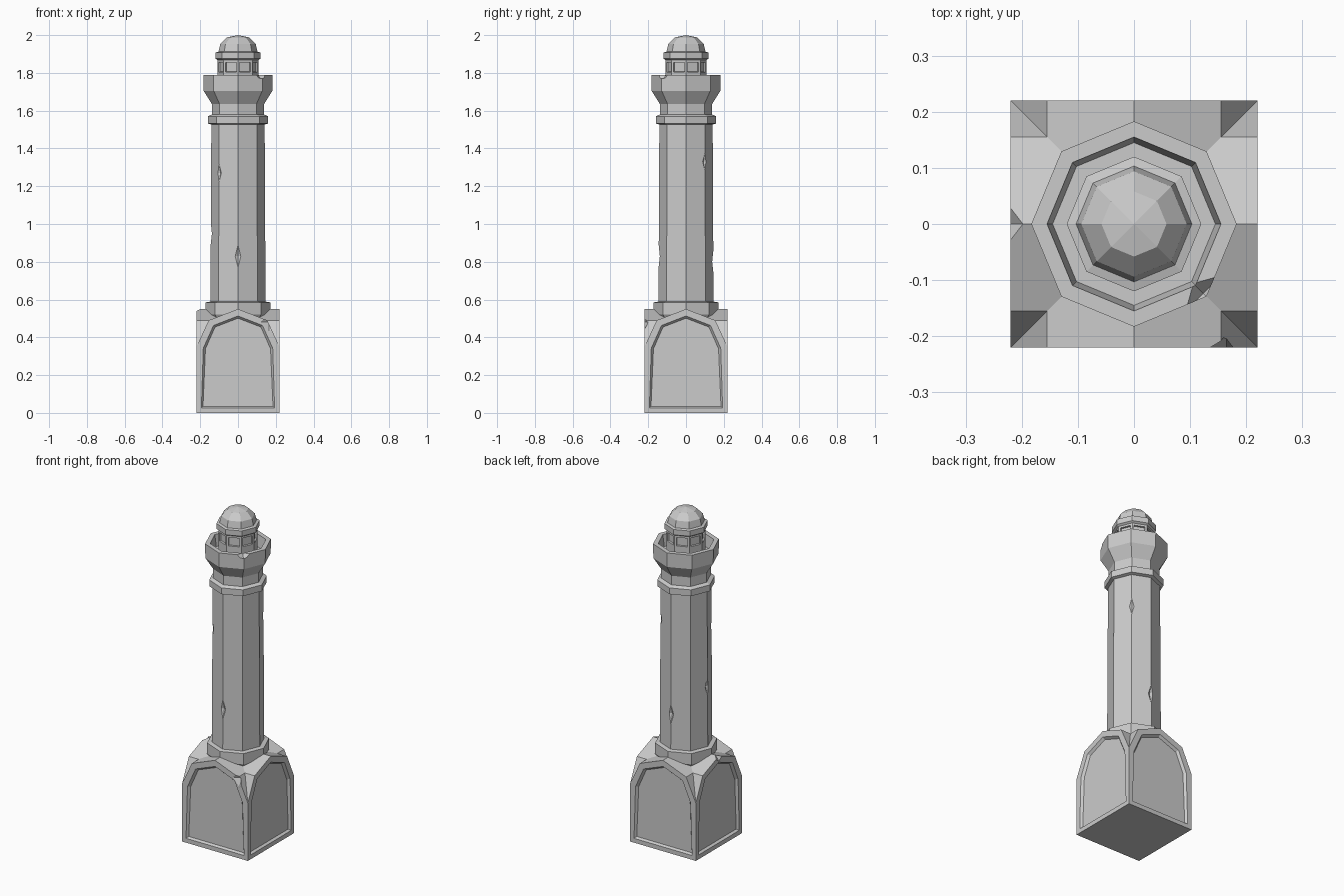
import bpy, bmesh
from math import sin, cos, pi, radians
from mathutils import Matrix, Vector

if "Cube" in bpy.data.objects:
    bpy.data.objects.remove(bpy.data.objects["Cube"])


def finish(bm, name):
    bmesh.ops.remove_doubles(bm, verts=bm.verts, dist=1e-5)
    bmesh.ops.recalc_face_normals(bm, faces=bm.faces)
    me = bpy.data.meshes.new(name)
    bm.to_mesh(me)
    bm.free()
    ob = bpy.data.objects.new(name, me)
    bpy.context.collection.objects.link(ob)
    return ob


def lathe(name, profile, windows=None):
    """Eight-sided turned solid; optionally insets the band of faces at one height."""
    bm = bmesh.new()
    rings = [[bm.verts.new((r * cos(k * pi / 4), r * sin(k * pi / 4), z)) for k in range(8)]
             if r else [bm.verts.new((0, 0, z))] for r, z in profile]
    for lo, hi in zip(rings, rings[1:]):
        for k in range(8):
            j = (k + 1) % 8
            if len(hi) == 1:
                bm.faces.new((lo[k], lo[j], hi[0]))
            else:
                bm.faces.new((lo[k], lo[j], hi[j], hi[k]))
    bm.faces.new(rings[0][::-1])
    if len(rings[-1]) > 1:
        bm.faces.new(rings[-1])
    bm.normal_update()
    if windows:
        band = [f for f in bm.faces
                if abs(f.normal.z) < 0.1 and abs(f.calc_center_median().z - windows) < 0.01]
        bmesh.ops.inset_individual(bm, faces=band, thickness=0.014)
        bmesh.ops.inset_individual(bm, faces=band, thickness=0.002, depth=-0.01)
    return finish(bm, name)


def chip(ob, loc, scale, angle=0):
    """Knock a diamond-shaped chip out of an edge."""
    bm = bmesh.new()
    m = (Matrix.Translation(loc) @ Matrix.Rotation(radians(angle), 4, 'Z')
         @ Matrix.Diagonal((*scale, 1)))
    for d in range(3):
        for s in (-1, 1):
            v = Vector((0, 0, 0))
            v[d] = s
            bm.verts.new(m @ v)
    bmesh.ops.convex_hull(bm, input=bm.verts)
    cutter = finish(bm, "chip_cutter")
    cutter.hide_render = True
    mod = ob.modifiers.new("chip", 'BOOLEAN')
    mod.operation = 'DIFFERENCE'
    mod.solver = 'EXACT'
    mod.object = cutter
    bpy.context.view_layer.objects.active = ob
    bpy.ops.object.modifier_apply(modifier=mod.name)
    bpy.data.objects.remove(cutter)


def edge_chip(ob, angle, r, z, scale):
    a = radians(angle)
    chip(ob, (r * cos(a), r * sin(a), z), scale, angle)


# Plinth: four arched gables meeting in diagonal valleys, each with a sunken panel
W, S, Z1, Z2, Z3 = 0.22, 0.155, 0.35, 0.49, 0.55
bm = bmesh.new()
walls = []
for q in range(4):
    rot = Matrix.Rotation(q * pi / 2, 3, 'Z')

    def face(*pts):
        return bm.faces.new([bm.verts.new(rot @ Vector(p)) for p in pts])

    walls.append(face((-W, -W, 0), (W, -W, 0), (W, -W, Z1), (S, -W, Z2),
                      (0, -W, Z3), (-S, -W, Z2), (-W, -W, Z1)))
    face((W, -W, Z1), (S, -S, Z2), (S, -W, Z2))
    face((-W, -W, Z1), (-S, -W, Z2), (-S, -S, Z2))
    face((S, -W, Z2), (S, -S, Z2), (0, 0, Z3), (0, -W, Z3))
    face((-S, -W, Z2), (0, -W, Z3), (0, 0, Z3), (-S, -S, Z2))
bm.faces.new([bm.verts.new((x, y, 0)) for x, y in ((-W, -W), (-W, W), (W, W), (W, -W))])
bmesh.ops.remove_doubles(bm, verts=bm.verts, dist=1e-5)
bmesh.ops.recalc_face_normals(bm, faces=bm.faces)
walls = [f for f in bm.faces if len(f.verts) == 7]
bmesh.ops.inset_individual(bm, faces=walls, thickness=0.037)
bmesh.ops.inset_individual(bm, faces=walls, thickness=0.012, depth=-0.014)
plinth = finish(bm, "plinth")
chip(plinth, (-W, 0, Z3), (0.022, 0.045, 0.03))
chip(plinth, (S + 0.01, -W, Z2 - 0.01), (0.045, 0.02, 0.05))

# Shaft with its foot collar and neck ring
lathe("foot_collar", [(0.13, 0.46), (0.172, 0.52), (0.172, 0.585), (0.14, 0.59)])
shaft = lathe("shaft", [(0.146, 0.57), (0.141, 1.55)])
for angle, z in ((-90, 0.83), (-135, 1.27), (45, 1.33), (180, 0.95), (90, 0.8)):
    edge_chip(shaft, angle, 0.15, z, (0.02, 0.035, 0.08))
lathe("neck_ring", [(0.135, 1.525), (0.16, 1.532), (0.16, 1.57), (0.138, 1.58)])

# Flared gallery with a hollow parapet
gallery = lathe("gallery", [(0.138, 1.56), (0.138, 1.635), (0.182, 1.705), (0.183, 1.79),
                            (0.155, 1.79), (0.145, 1.72)])
edge_chip(gallery, -45, 0.175, 1.79, (0.025, 0.045, 0.03))

# Lantern room with a window in each side, cornice and dome
lathe("lantern_room", [(0.108, 1.70), (0.108, 1.795), (0.108, 1.866), (0.108, 1.88)],
      windows=1.83)
lathe("cornice", [(0.108, 1.868), (0.12, 1.876), (0.12, 1.908), (0.104, 1.912)])
lathe("dome", [(0.106, 1.90), (0.094, 1.952), (0.058, 1.988), (0, 2.0)])
